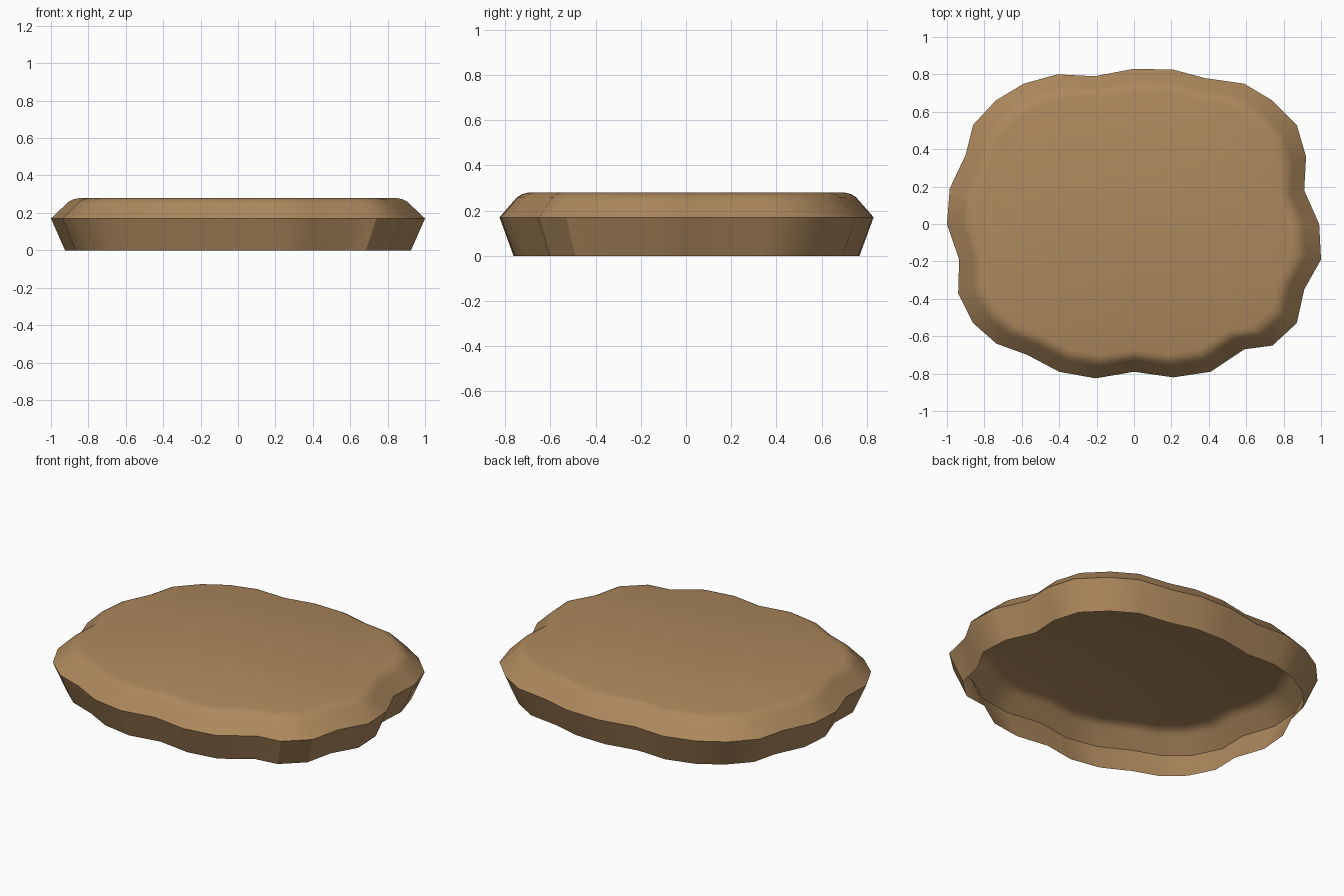
import bpy, bmesh, math

if "Cube" in bpy.data.objects:
    bpy.data.objects.remove(bpy.data.objects["Cube"])

# Irregular slab outline at its widest level, counter-clockwise
OUTLINE = [
    (0.99, 0.0), (0.91, 0.18), (0.92, 0.36), (0.87, 0.53), (0.74, 0.66), (0.59, 0.75),
    (0.38, 0.78), (0.21, 0.825), (0.0, 0.83), (-0.21, 0.79), (-0.41, 0.80), (-0.59, 0.75),
    (-0.74, 0.66), (-0.86, 0.53), (-0.90, 0.37), (-0.985, 0.19), (-1.0, 0.0), (-0.935, -0.19),
    (-0.94, -0.37), (-0.86, -0.53), (-0.735, -0.64), (-0.57, -0.70), (-0.40, -0.79),
    (-0.205, -0.825), (0.0, -0.79), (0.21, -0.82), (0.41, -0.79), (0.59, -0.67),
    (0.74, -0.65), (0.87, -0.53), (0.91, -0.35), (1.0, -0.19)]

# Profile: (outline scale, height), open foot up to the rounded top edge
PROFILE = [(0.925, 0.0), (1.0, 0.17), (0.923, 0.243), (0.906, 0.259),
           (0.882, 0.272), (0.85, 0.279)]

bm = bmesh.new()
rings = [[bm.verts.new((x * s, y * s, z)) for x, y in OUTLINE] for s, z in PROFILE]
n = len(OUTLINE)
for a, b in zip(rings, rings[1:]):
    for i in range(n):
        j = (i + 1) % n
        bm.faces.new((a[i], a[j], b[j], b[i]))
# Flat top; the underside stays open
bm.faces.new(rings[-1])

mesh = bpy.data.meshes.new("stone_slab")
bm.to_mesh(mesh)
bm.free()
slab = bpy.data.objects.new("stone_slab", mesh)
bpy.context.collection.objects.link(slab)

# Earthy brown
mat = bpy.data.materials.new("earth_brown")
mat.diffuse_color = (0.42, 0.25, 0.11, 1.0)
mat.use_nodes = True
mat.node_tree.nodes["Principled BSDF"].inputs["Base Color"].default_value = mat.diffuse_color
mesh.materials.append(mat)

bpy.context.view_layer.objects.active = slab
slab.select_set(True)
bpy.ops.object.shade_smooth_by_angle(angle=math.radians(30))
